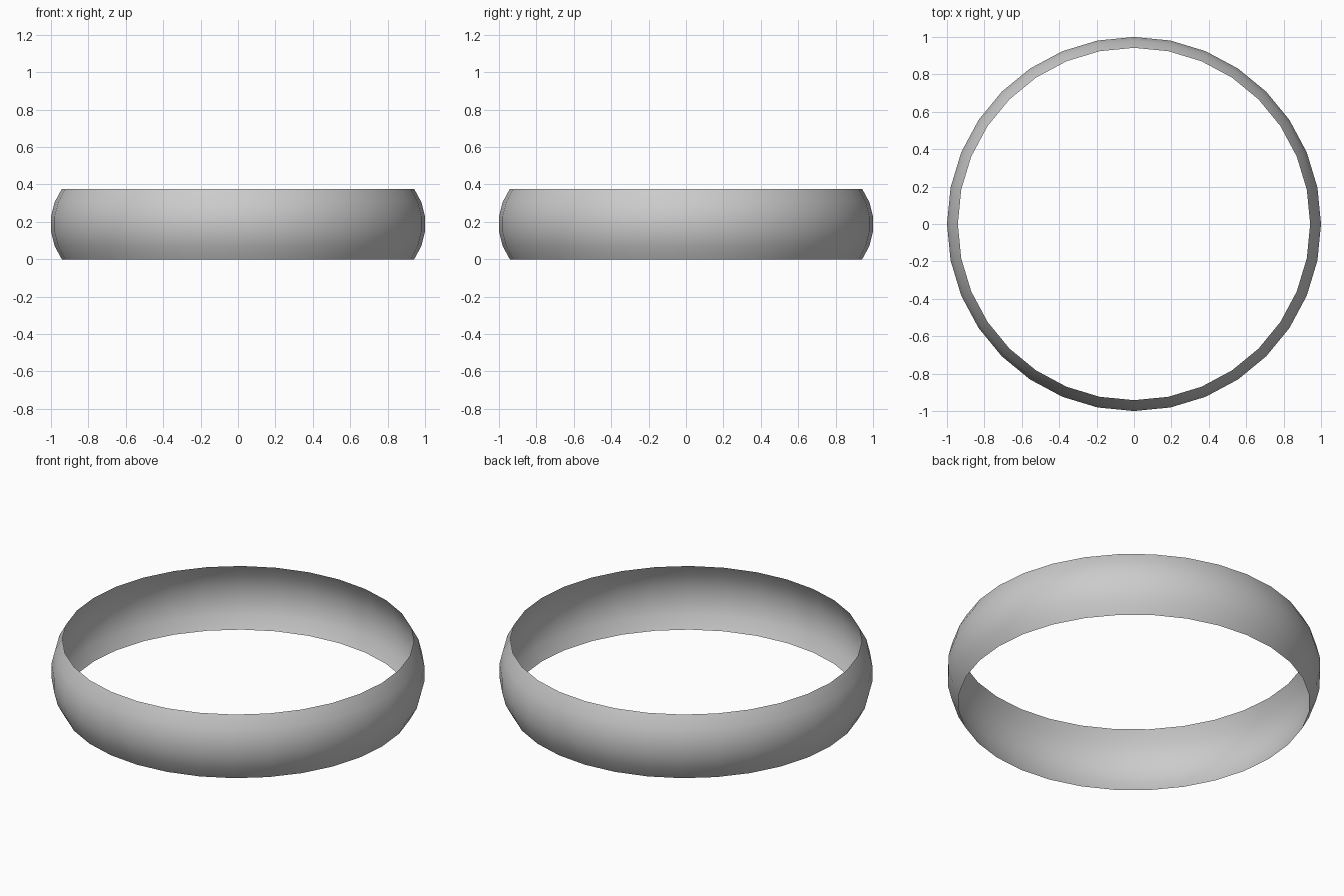
import bpy, bmesh, math

if "Cube" in bpy.data.objects:
    bpy.data.objects.remove(bpy.data.objects["Cube"])

SIDES = 32
H, R_EDGE, R_MAX, SEGS = 0.376, 0.942, 1.0, 5

# bulging band profile: a shallow circular arc
bulge = R_MAX - R_EDGE
rad = ((H / 2) ** 2 + bulge ** 2) / (2 * bulge)
half = math.asin(H / 2 / rad)
angles = [-half + 2 * half * i / SEGS for i in range(SEGS + 1)]
top = max(math.cos(a) for a in angles)
profile = []
for a in angles:
    t = (math.cos(a) - math.cos(half)) / (top - math.cos(half))
    profile.append((R_EDGE + bulge * t, H / 2 + rad * math.sin(a)))

# open single-skin ring
bm = bmesh.new()
rings = [[bm.verts.new((r * math.cos(2 * math.pi * k / SIDES),
                        r * math.sin(2 * math.pi * k / SIDES), z))
          for k in range(SIDES)] for r, z in profile]
for lo, hi in zip(rings, rings[1:]):
    for k in range(SIDES):
        n = (k + 1) % SIDES
        f = bm.faces.new((lo[k], lo[n], hi[n], hi[k]))
        f.smooth = True
mesh = bpy.data.meshes.new("ring_band")
bm.to_mesh(mesh)
bm.free()
bpy.context.collection.objects.link(bpy.data.objects.new("ring_band", mesh))
